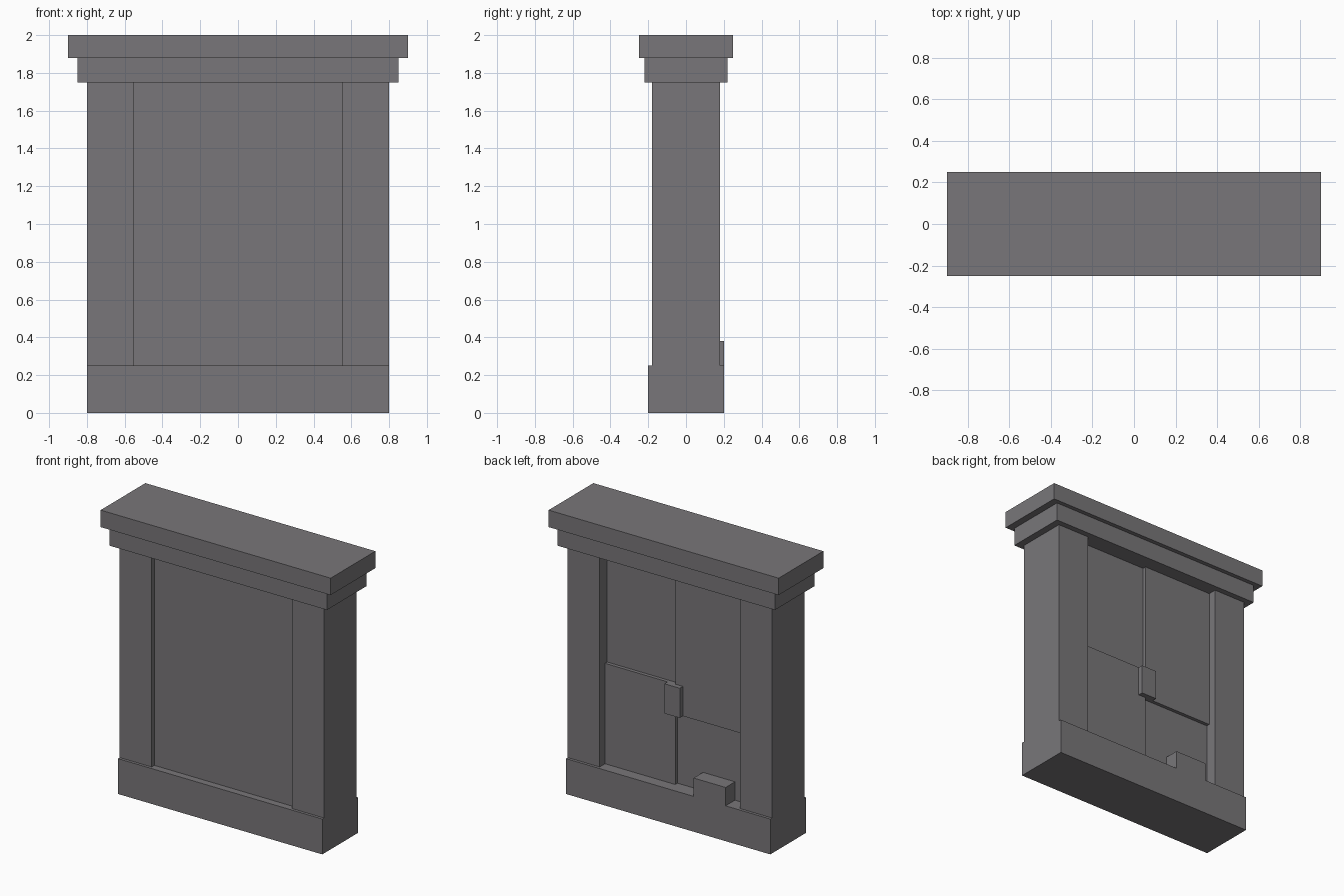
import bpy

cube = bpy.data.objects.get("Cube")
if cube:
    bpy.data.objects.remove(cube, do_unlink=True)

stone = bpy.data.materials.new("warm grey")
stone.use_nodes = True
GREY = (0.19, 0.183, 0.192, 1)
stone.diffuse_color = GREY
stone.node_tree.nodes["Principled BSDF"].inputs["Base Color"].default_value = GREY


def box(name, x, y, z):
    """Box between (min, max) pairs on each axis."""
    bounds = (x, y, z)
    bpy.ops.mesh.primitive_cube_add(size=1, location=[(a + b) / 2 for a, b in bounds])
    ob = bpy.context.object
    ob.name = name
    ob.scale = [b - a for a, b in bounds]
    bpy.ops.object.transform_apply(location=False, rotation=False, scale=True)
    ob.data.materials.append(stone)
    return ob


FOOT, HEAD = 0.25, 1.75        # wall bottom and top
INNER, OUTER = 0.55, 0.8       # pillar edges
BACK, RAISED = 0.095, 0.12     # rear panel depths
LOW, HIGH = 0.75, 0.96         # panel split heights

# Plinth and stepped cornice
box("plinth", (-OUTER, OUTER), (-0.2, 0.2), (0, FOOT))
box("lower_cornice", (-0.85, 0.85), (-0.22, 0.22), (HEAD, 1.88))
box("top_cornice", (-0.9, 0.9), (-0.25, 0.25), (1.88, 2))

# Side pillars
box("left_pillar", (INNER, OUTER), (-0.18, 0.18), (FOOT, HEAD))
box("right_pillar", (-OUTER, -INNER), (-0.18, 0.18), (FOOT, HEAD))

# Recessed wall between the pillars
box("wall_panel", (-INNER, INNER), (-0.15, BACK), (FOOT, HEAD))

# Raised rear panels, set diagonally
box("lower_left_rear_panel", (0, INNER), (BACK, RAISED), (FOOT, HIGH))
box("upper_right_rear_panel", (-INNER, 0), (BACK, RAISED), (LOW, HEAD))

# Rear centre block and step on the plinth
box("rear_centre_block", (-0.06, 0.06), (BACK, 0.155), (LOW, HIGH))
box("rear_step", (-0.45, -0.2), (BACK, 0.2), (FOOT, 0.38))
